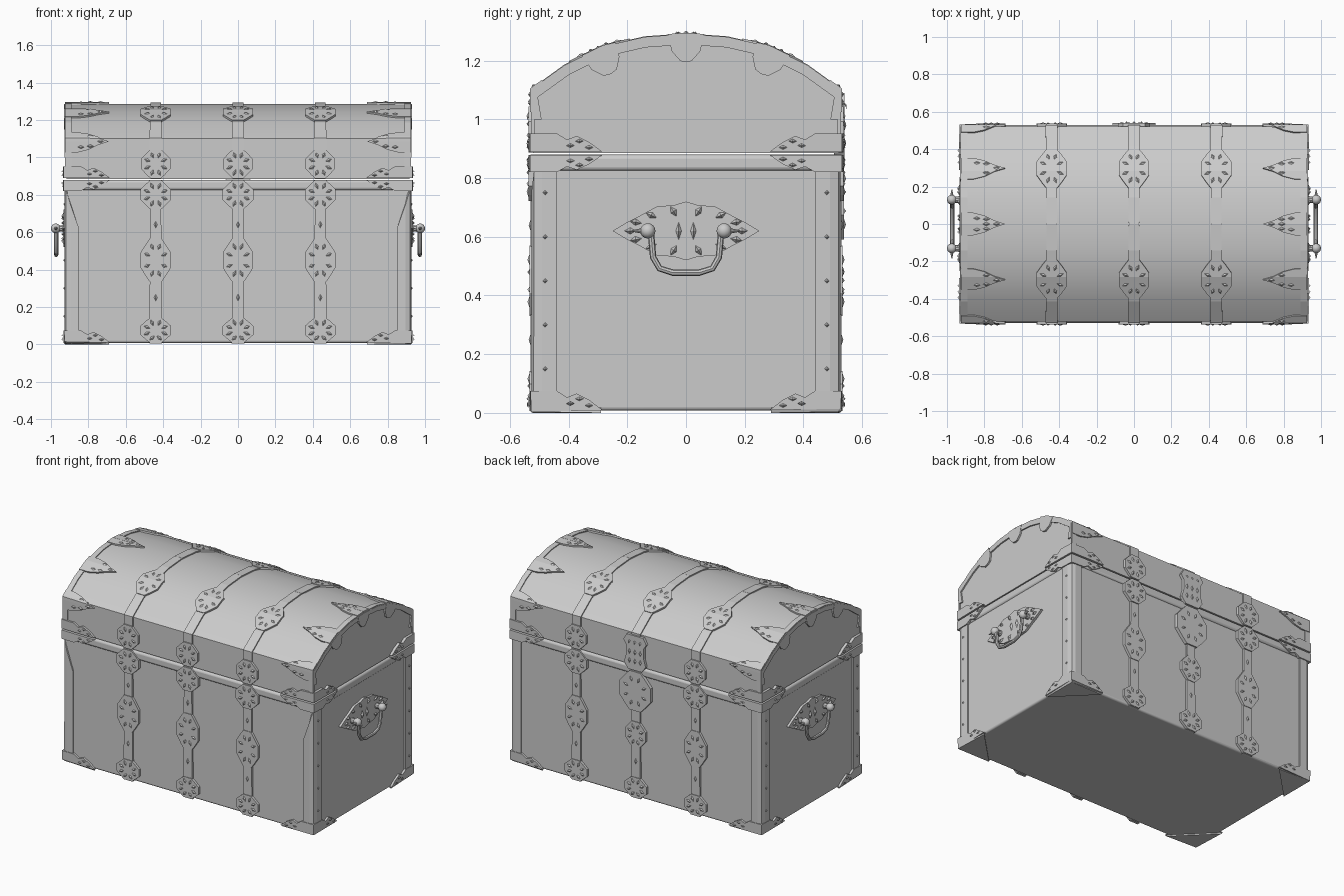
import bpy, bmesh, math
from mathutils import Vector as V, Matrix

if "Cube" in bpy.data.objects:
    bpy.data.objects.remove(bpy.data.objects["Cube"], do_unlink=True)

grey = bpy.data.materials.new("plain_grey")
grey.use_nodes = True
COLOR = (0.6, 0.6, 0.6, 1)
grey.diffuse_color = COLOR
grey.node_tree.nodes["Principled BSDF"].inputs["Base Color"].default_value = COLOR

SIDES = (-1, 1)
CORNERS = [(sx, sy) for sx in SIDES for sy in SIDES]
END = 0.921
STRAPS = (-0.44, 0, 0.44)
# half outline of the chest from front foot to lid crown, as (y, z)
PATH = [V(p) for p in [(-0.522, 0), (-0.522, 1.1), (-0.41, 1.18),
                       (-0.28, 1.243), (-0.14, 1.275), (0, 1.285)]]
LENGTHS = [0]
for a, b in zip(PATH, PATH[1:]):
    LENGTHS.append(LENGTHS[-1] + (b - a).length)
CROWN = LENGTHS[-1]


def add(name, bm, smooth=False, thick=0, bevel=0):
    bmesh.ops.recalc_face_normals(bm, faces=bm.faces)
    mesh = bpy.data.meshes.new(name)
    bm.to_mesh(mesh)
    bm.free()
    mesh.materials.append(grey)
    ob = bpy.data.objects.new(name, mesh)
    bpy.context.collection.objects.link(ob)
    if thick:
        m = ob.modifiers.new("thickness", "SOLIDIFY")
        m.thickness, m.offset = thick, 0
    if bevel:
        m = ob.modifiers.new("soft_edges", "BEVEL")
        m.width, m.segments = bevel, 3
    if smooth:
        bpy.ops.object.select_all(action="DESELECT")
        ob.select_set(True)
        bpy.context.view_layer.objects.active = ob
        bpy.ops.object.shade_smooth_by_angle(angle=math.radians(35))
    return ob


def face(bm, pts):
    bm.faces.new([bm.verts.new(p) for p in pts])


def strip(bm, row_a, row_b):
    """Quads between two equally long rows of points."""
    a, b = ([bm.verts.new(p) for p in row] for row in (row_a, row_b))
    for i in range(len(a) - 1):
        bm.faces.new((a[i], a[i + 1], b[i + 1], b[i]))


def box(name, size, centre, bevel):
    bm = bmesh.new()
    bmesh.ops.create_cube(bm, size=1, matrix=Matrix.LocRotScale(V(centre), None, V(size)))
    return add(name, bm, True, bevel=bevel)


def frame(s):
    """Point, direction and outward normal (y, z) at distance s on the outline."""
    s = min(max(s, 0), CROWN)
    i = max(k for k in range(len(PATH) - 1) if LENGTHS[k] <= s)
    t = (PATH[i + 1] - PATH[i]).normalized()
    return PATH[i] + t * (s - LENGTHS[i]), t, V((-t.y, t.x))


def on_path(x, s, sy, lift=0):
    p, t, n = frame(s)
    q = p + n * lift
    return V((x, -sy * q.x, q.y))


def wrap(name, rows, sy, thick=0.016):
    """Plate following the outline; rows are (s, x_left, x_right)."""
    full = list(rows)
    for s in LENGTHS:
        for a, b in zip(rows, rows[1:]):
            if a[0] < s < b[0]:
                f = (s - a[0]) / (b[0] - a[0])
                full.append(tuple(u + (v - u) * f for u, v in zip(a, b)))
    full.sort()
    bm = bmesh.new()
    strip(bm, [on_path(r[1], r[0], sy) for r in full],
          [on_path(r[2], r[0], sy) for r in full])
    return add(name, bm, thick=thick)


def stud(bm, p, along, normal, length=0.018, width=0.009, height=0.006):
    """Small faceted diamond."""
    along, normal = along.normalized(), normal.normalized()
    across = normal.cross(along)
    ring = [bm.verts.new(p + d) for d in
            (along * length, across * width, -along * length, -across * width)]
    top = bm.verts.new(p + normal * height)
    for i in range(4):
        bm.faces.new((ring[i], ring[(i + 1) % 4], top))


def path_stud(bm, x, s, dx, ds, sy, lift):
    a, b = on_path(x, s, sy, lift), on_path(x + dx * .1, s + ds * .1, sy, lift)
    n = frame(s)[2]
    stud(bm, a, b - a if (b - a).length > 1e-5 else V((1, 0, 0)), V((0, -sy * n.x, n.y)))


def medallion(name, x, s, hs, hw, sy, thick=0.024):
    shape = [(-1, .35), (-.75, .62), (-.35, 1), (.35, 1), (.75, .62), (1, .35)]
    wrap(name, [(s + d * hs, x - w * hw, x + w * hw) for d, w in shape], sy, thick)
    bm = bmesh.new()
    for k in range(8):
        a = math.tau * (k + .5) / 8
        c, d = math.cos(a), math.sin(a)
        path_stud(bm, x + c * hw * .62, s + d * hs * .65, c, d, sy, thick / 2)
    add(name + "_studs", bm)


# Body and lid
box("body", (1.836, 1.036, 0.872), (0, 0, 0.444), 0.012)
box("rim_band", (1.85, 1.056, 0.055), (0, 0, 0.852), 0.014)
arch = [(-.522, .885)] + [tuple(p) for p in PATH[1:]]
arch += [(-y, z) for y, z in reversed(arch[:-1])]
bm = bmesh.new()
face(bm, [(-.918, y, z) for y, z in arch])
ex = bmesh.ops.extrude_face_region(bm, geom=bm.faces[:])
bmesh.ops.translate(bm, vec=(1.836, 0, 0),
                    verts=[v for v in ex["geom"] if isinstance(v, bmesh.types.BMVert)])
add("lid", bm, True)

# Straps with medallions on front and back
for sy in SIDES:
    for x in STRAPS:
        for lo, hi in ((0.005, .88), (.89, CROWN)):
            wrap("strap", [(lo, x - .034, x + .034), (hi, x - .028, x + .028)], sy)
        medallion("foot_medallion", x, .075, .068, .082, sy)
        medallion("lid_medallion", x, 1.365, .11, .08, sy)
        bm = bmesh.new()
        for s in (.25, .64):
            path_stud(bm, x, s, 0, 1, sy, .008)
        add("strap_studs", bm)
        if x == 0 and sy == 1:
            # Lock plate and hasp on the front
            medallion("middle_medallion", x, .43, .085, .075, sy)
            medallion("lock_plate", x, .72, .13, .115, sy, .034)
            wrap("hasp", [(.86, -.05, .05), (.9, -.08, .08), (.95, -.065, .065),
                          (1.02, -.065, .065), (1.05, -.085, .085), (1.09, -.06, .06)], sy, .036)
            bm = bmesh.new()
            for dx in (-.04, 0, .04):
                for s in (.92, .98, 1.05):
                    path_stud(bm, dx, s, 0, 1, sy, .018)
            add("hasp_studs", bm)
        else:
            medallion("middle_medallion", x, .45, .12, .08, sy)
            medallion("lower_hinge_medallion", x, .8, .078, .082, sy, .03)
            medallion("upper_hinge_medallion", x, .965, .078, .078, sy, .03)

# Lid edging, edge leaves and end tabs
LEAF_EDGE = [(-.06, .86), (-.045, .8), (-.02, .75), (0, .69), (.02, .75), (.045, .8), (.06, .86)]
for sx, sy in CORNERS:
    wrap("lid_edging", [(.95, sx * .89, sx * .925), (CROWN, sx * .89, sx * .925)], sy, .012)
    bm = bmesh.new()
    band = [1.0] + LENGTHS[1:]
    strip(bm, [on_path(sx * END, s, sy) for s in band],
          [on_path(sx * END, s, sy, -.03) for s in band])
    add("lid_end_band", bm, thick=.012)
    for s in (1.085, 1.365, CROWN):
        rows = [(s + d, sx * x, sx * .925) for d, x in LEAF_EDGE if s + d <= CROWN]
        wrap("lid_edge_leaf", rows, sy, .02)
        bm = bmesh.new()
        for x, d in ((.735, 0), (.79, -.025), (.79, .025), (.84, -.03)):
            path_stud(bm, sx * x, min(s + d, CROWN), 1, 0, sy, .01)
        add("lid_leaf_studs", bm)
        if s > 1.2:
            p, t, n = frame(s)
            outline = [(-.06, 0), (-.052, .05), (-.025, .085), (0, .09)]
            if s < CROWN:
                outline += [(.025, .085), (.052, .05), (.06, 0)]
            else:
                outline += [(0, 0)]
            bm = bmesh.new()
            face(bm, [(sx * END, -sy * q.x, q.y) for q in (p + t * a - n * b for a, b in outline)])
            add("lid_end_tab", bm, thick=.016)

# Corner posts with rivets
POST = [(.85, .521), (.895, .521), (.915, .515), (.922, .49), (.922, .44)]
for sx, sy in CORNERS:
    tops = (.62, .75, .83, .83, .83) if sy < 0 else (.83,) * 5
    bm = bmesh.new()
    strip(bm, [(sx * x, sy * y, .04) for x, y in POST],
          [(sx * x, sy * y, z) for (x, y), z in zip(POST, tops)])
    add("corner_post", bm, thick=.012)
    bm = bmesh.new()
    for i in range(5):
        stud(bm, V((sx * .928, sy * .48, .15 + i * .15)), V((0, 0, 1)), V((sx, 0, 0)), .008, .008)
    add("post_rivets", bm)

# Leaf-shaped corner mounts at the foot and on both sides of the seam
LEAF = [(0, 0), (0, 1), (.36, 1), (.5, .68), (.64, .88), (.82, .55), (1, .05), (1, 0)]
for sx, sy in CORNERS:
    for name, z0, h in (("foot_corner", .009, .065), ("lower_seam_corner", .879, -.058),
                        ("upper_seam_corner", .889, .062)):
        bm = bmesh.new()
        face(bm, [(sx * .923, sy * (.523 - t * .235), z0 + k * h) for t, k in LEAF])
        face(bm, [(sx * (.923 - t * .235), sy * .523, z0 + k * h) for t, k in LEAF])
        if name == "foot_corner":
            face(bm, [(sx * .923, sy * .523, z0), (sx * .69, sy * .523, z0),
                      (sx * .923, sy * .29, z0)])
        bmesh.ops.remove_doubles(bm, verts=bm.verts, dist=.0005)
        add(name, bm, thick=.018 if name == "foot_corner" else .026)
        bm = bmesh.new()
        for t, k in ((.55, .35), (.68, .6), (.82, .25)):
            z = z0 + k * h
            stud(bm, V((sx * .937, sy * (.523 - t * .235), z)), V((0, 1, 0)), V((sx, 0, 0)), .014, .007)
            stud(bm, V((sx * (.923 - t * .235), sy * .537, z)), V((1, 0, 0)), V((0, sy, 0)), .014, .007)
        add(name + "_studs", bm)

# Drop handles on both ends
quarter = [(.25, 0), (.2, .03), (.16, .05), (.1, .083), (.04, .088), (0, .1)]
upper = quarter + [(-y, z) for y, z in quarter[-2::-1]]
outline = upper + [(y, -z) for y, z in upper[-2:0:-1]]
for sx in SIDES:
    bm = bmesh.new()
    face(bm, [(sx * END, y, .62 + z) for y, z in outline])
    add("handle_plate", bm, thick=.024)
    bm = bmesh.new()
    for k in range(14):
        a = math.tau * k / 14
        d = V((0, math.cos(a) * .19, math.sin(a) * .068))
        stud(bm, V((sx * .933, 0, .62)) + d, d, V((sx, 0, 0)), .02, .011, .012)
    for y in (-.025, .025):
        stud(bm, V((sx * .933, y, .62)), V((0, 0, 1)), V((sx, 0, 0)), .03, .01, .012)
    add("handle_plate_studs", bm)
    for sy in SIDES:
        spot = V((sx * .974, sy * .13, .62))
        bm = bmesh.new()
        bmesh.ops.create_uvsphere(bm, u_segments=12, v_segments=8, radius=.026,
                                  matrix=Matrix.Translation(spot))
        for axis, reach, r2 in ((V((-sx, 0, 0)), .05, .02), (V((0, sy, 0)), .055, .002)):
            rot = V((0, 0, 1)).rotation_difference(axis).to_matrix().to_4x4()
            bmesh.ops.create_cone(bm, segments=10, radius1=.014, radius2=r2, depth=reach,
                                  cap_ends=True,
                                  matrix=Matrix.Translation(spot + axis * reach / 2) @ rot)
        add("handle_knob", bm, True)
    cu = bpy.data.curves.new("bail_path", "CURVE")
    cu.dimensions, cu.bevel_depth, cu.bevel_resolution = "3D", .011, 2
    sp = cu.splines.new("POLY")
    bail = [(.12, .62), (.112, .53), (.09, .492), (.045, .478)]
    bail += [(-y, z) for y, z in reversed(bail)]
    sp.points.add(len(bail) - 1)
    for pt, (y, z) in zip(sp.points, bail):
        pt.co = (sx * .972, y, z, 1)
    path = bpy.data.objects.new("bail_path", cu)
    bm = bmesh.new()
    bm.from_mesh(path.to_mesh())
    bpy.data.objects.remove(path)
    add("handle_bail", bm, True)
